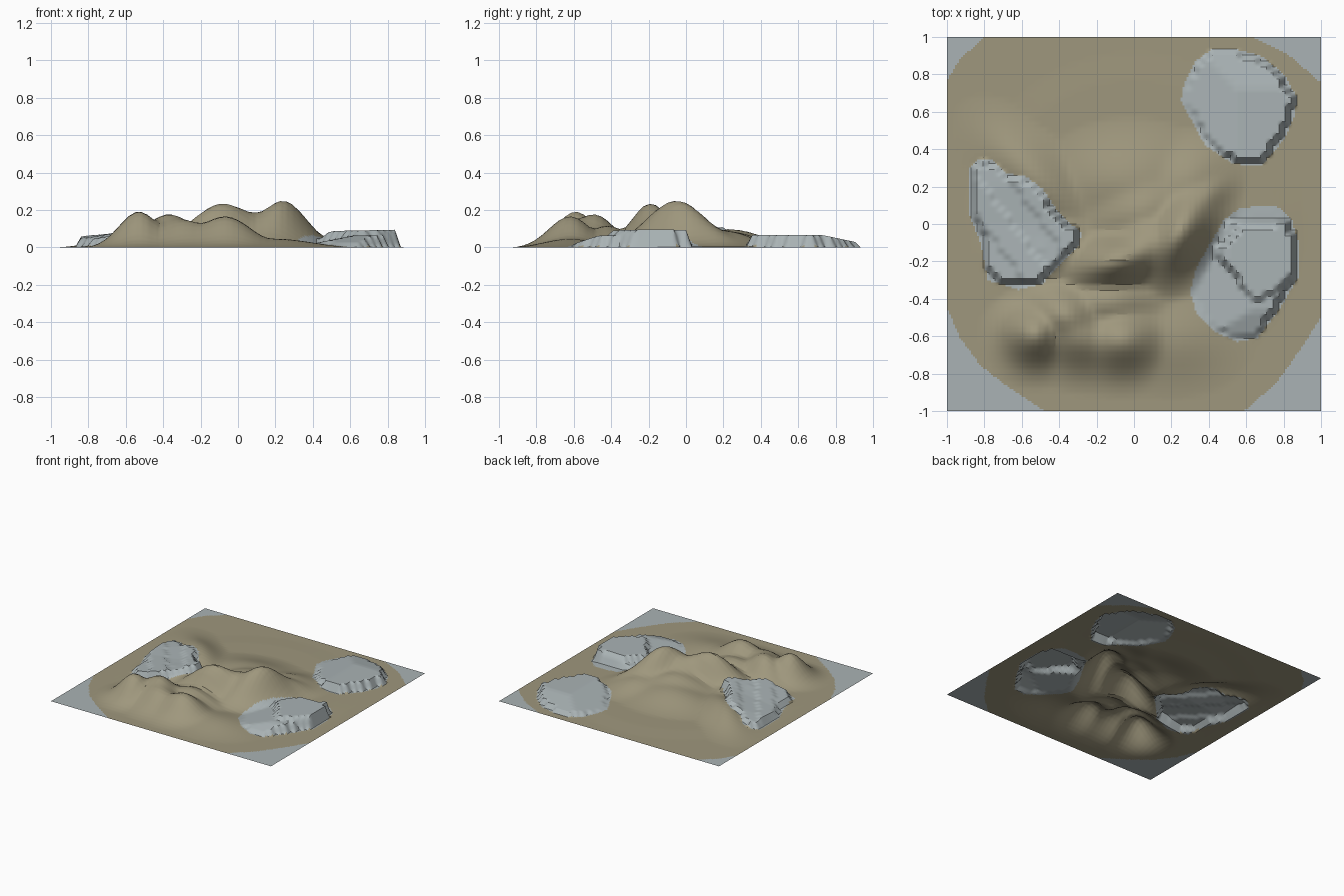
import bpy, bmesh, math

if "Cube" in bpy.data.objects:
    bpy.data.objects.remove(bpy.data.objects["Cube"])

CELLS = 62  # coarse height grid; faces are then split in 3 for crisp colour borders

# Sand hills: centre x, centre y, height, half width, half depth, turn in degrees
HILLS = [
    (0.24, -0.05, 0.253, 0.25, 0.15, 60),     # main peak
    (-0.08, -0.19, 0.238, 0.25, 0.14, 15),    # second peak
    (0.08, -0.10, 0.18, 0.22, 0.17, 30),      # saddle between them
    (0.36, 0.12, 0.10, 0.18, 0.11, 50),       # east shoulder
    (-0.53, -0.59, 0.196, 0.15, 0.15, 0),     # front ridge
    (-0.37, -0.49, 0.18, 0.19, 0.15, -20),
    (-0.30, -0.60, 0.15, 0.22, 0.16, -15),
    (-0.07, -0.62, 0.17, 0.20, 0.16, 0),
    (-0.14, -0.42, 0.12, 0.24, 0.15, 0),      # valley floor
    (-0.45, -0.12, 0.105, 0.24, 0.18, 0),     # west slope
    (-0.52, 0.24, 0.10, 0.32, 0.15, -45),     # north-west ridge
    (-0.02, 0.22, 0.09, 0.33, 0.23, 0),       # north slope
    (0.05, 0.07, 0.125, 0.28, 0.18, 20),
    (0.28, 0.22, 0.09, 0.22, 0.18, 30),
    (0.20, -0.62, 0.05, 0.28, 0.20, 0),       # low front apron
]

# Outlines of the three rock shelves, seen from above
NORTH_ROCK = [(.25, .66), (.27, .76), (.33, .87), (.42, .94), (.52, .94), (.68, .90),
              (.80, .80), (.87, .68), (.86, .58), (.80, .45), (.68, .31), (.53, .32),
              (.38, .42), (.32, .53)]
EAST_ROCK = [(.30, -.36), (.33, -.24), (.41, -.10), (.48, .02), (.56, .08), (.67, .10),
             (.78, .09), (.84, .03), (.88, -.10), (.88, -.28), (.78, -.45), (.66, -.61),
             (.55, -.63), (.42, -.57), (.33, -.47)]
EAST_TOP = [(.43, -.14), (.58, -.02), (.84, .01), (.85, -.28), (.66, -.42)]
WEST_ROCK = [(-.88, .30), (-.83, .35), (-.75, .34), (-.68, .27), (-.57, .25), (-.49, .19),
             (-.40, .06), (-.28, -.05), (-.29, -.11), (-.39, -.21), (-.49, -.32),
             (-.62, -.35), (-.78, -.30), (-.82, -.10), (-.88, .05)]
# Grey corners outside the rounded sand patch
CORNERS = [
    [(-1.1, -.40), (-1, -.445), (-.93, -.61), (-.825, -.75), (-.69, -.86), (-.48, -1), (-.4, -1.1), (-1.1, -1.1)],
    [(1.1, -.42), (1, -.50), (.89, -.67), (.755, -.855), (.59, -1), (.5, -1.1), (1.1, -1.1)],
    [(.5, 1.1), (.63, 1), (.83, .90), (1, .755), (1.1, .65), (1.1, 1.1)],
    [(-1.1, .6), (-1, .765), (-.93, .88), (-.80, 1), (-.7, 1.1), (-1.1, 1.1)],
]


def inside(x, y, poly):
    hit = False
    for (ax, ay), (bx, by) in zip(poly, poly[1:] + poly[:1]):
        if (ay > y) != (by > y) and x < ax + (y - ay) * (bx - ax) / (by - ay):
            hit = not hit
    return hit


def shrink(poly, d):
    cx = sum(p[0] for p in poly) / len(poly)
    cy = sum(p[1] for p in poly) / len(poly)
    out = []
    for x, y in poly:
        r = math.hypot(x - cx, y - cy)
        k = (r - d) / r
        out.append((cx + (x - cx) * k, cy + (y - cy) * k))
    return out


def sand_height(x, y):
    total = 0.0
    for hx, hy, h, sx, sy, deg in HILLS:
        c, s = math.cos(math.radians(deg)), math.sin(math.radians(deg))
        dx, dy = x - hx, y - hy
        u, v = (dx * c + dy * s) / sx, (dy * c - dx * s) / sy
        total += (h * math.exp(-u * u - v * v)) ** 5
    z = total ** 0.2
    # low island shelf that fades out toward the rim
    shelf = 0.005 * max(0.0, min(1.0, (0.92 - math.hypot(x, y)) / 0.15))
    return max(0.0, z - 0.004, shelf)


def north_height(x, y):
    return min(.068, .004 + .22 * (x - .26), .02 + .21 * (.95 - y))


def east_height(x, y):
    if inside(x, y, EAST_TOP):
        return min(.09 + .02 * (x - .6), .03 + .8 * (x - .42))
    if y > 0:
        return .006
    return min(.065, .004 + .2 * (x - .32), .02 + .33 * (y + .60))


def west_height(x, y):
    step = .012 * (math.floor((x * .8 + y * .6) / .13) % 2)
    return .032 + .175 * (x + .85) + .06 * max(0, min(y, .2)) + step


ROCKS = [(NORTH_ROCK, shrink(NORTH_ROCK, .028), north_height),
         (EAST_ROCK, shrink(EAST_ROCK, .028), east_height),
         (WEST_ROCK, shrink(WEST_ROCK, .028), west_height)]


def height(x, y):
    z = sand_height(x, y)
    for _, core, rise in ROCKS:
        if inside(x, y, core):
            z = max(z, rise(x, y))
    return z if max(abs(x), abs(y)) < .999 else 0.0


def is_grey(x, y):
    return any(inside(x, y, p) for p in [r[0] for r in ROCKS] + CORNERS)


def material(name, rgb):
    m = bpy.data.materials.new(name)
    m.diffuse_color = (*rgb, 1)
    m.use_nodes = True
    m.node_tree.nodes["Principled BSDF"].inputs["Base Color"].default_value = m.diffuse_color
    return m


# Terrain sheet
bm = bmesh.new()
bmesh.ops.create_grid(bm, x_segments=CELLS, y_segments=CELLS, size=1)
for v in bm.verts:
    v.co.z = height(v.co.x, v.co.y)
bmesh.ops.subdivide_edges(bm, edges=bm.edges[:], cuts=2, use_grid_fill=True)

# Colour by position
for f in bm.faces:
    c = f.calc_center_median()
    f.material_index = 1 if is_grey(c.x, c.y) else 0

mesh = bpy.data.meshes.new("island_terrain")
bm.to_mesh(mesh)
bm.free()
mesh.materials.append(material("sand", (.345, .31, .205)))
mesh.materials.append(material("grey_rock", (.40, .45, .46)))
terrain = bpy.data.objects.new("island_terrain", mesh)
bpy.context.collection.objects.link(terrain)
bpy.context.view_layer.objects.active = terrain
terrain.select_set(True)
bpy.ops.object.shade_smooth_by_angle(angle=math.radians(30))
